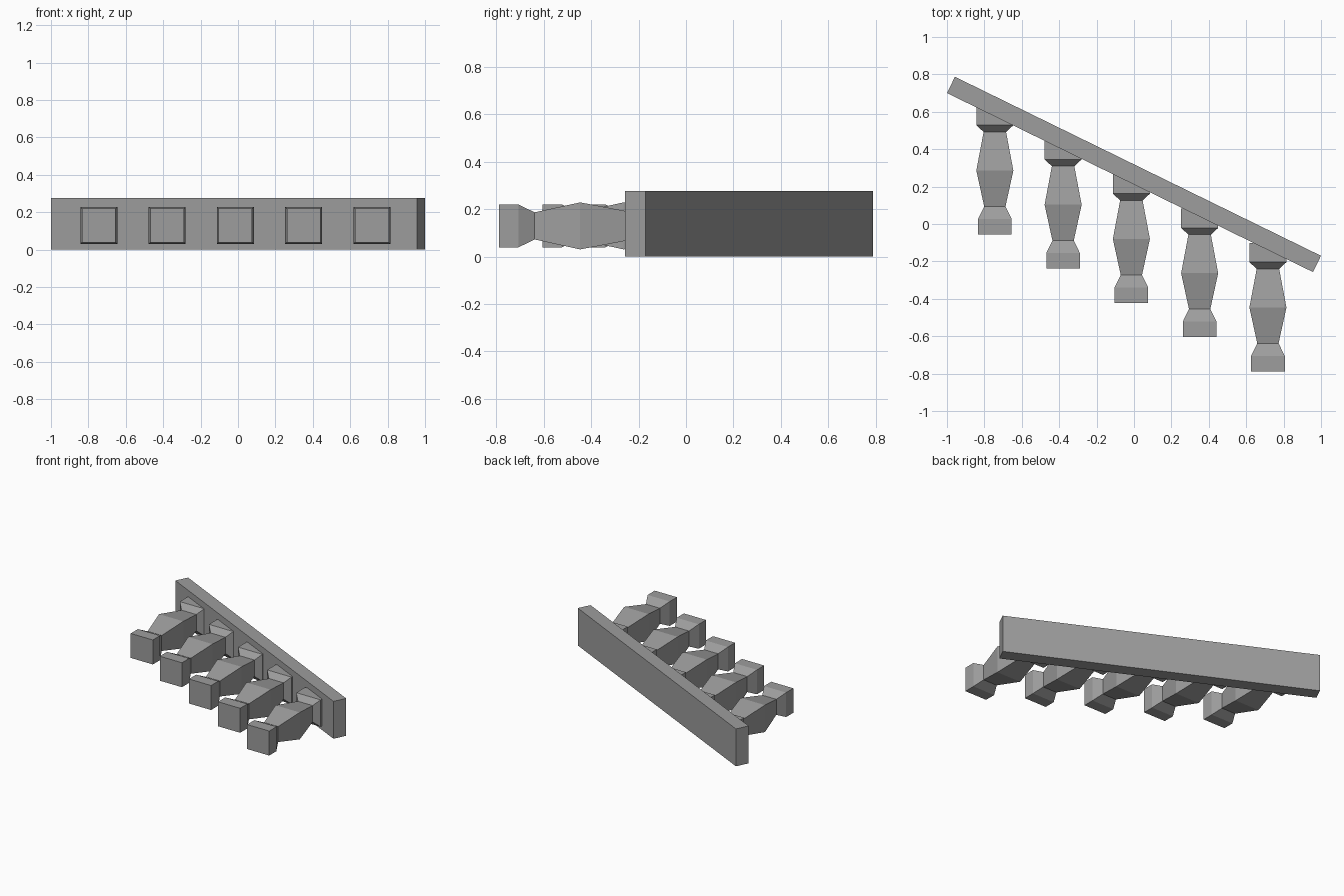
import bpy, bmesh, math
from mathutils import Vector

if "Cube" in bpy.data.objects:
    bpy.data.objects.remove(bpy.data.objects["Cube"])

# Dark grey finish
grey = bpy.data.materials.new("dark_grey")
grey.diffuse_color = (0.34, 0.34, 0.34, 1)
grey.use_nodes = True
grey.node_tree.nodes["Principled BSDF"].inputs["Base Color"].default_value = grey.diffuse_color


def make_object(name, bm):
    bmesh.ops.recalc_face_normals(bm, faces=bm.faces)
    mesh = bpy.data.meshes.new(name)
    bm.to_mesh(mesh)
    bm.free()
    mesh.materials.append(grey)
    obj = bpy.data.objects.new(name, mesh)
    bpy.context.collection.objects.link(obj)
    return obj


# Slanted rail
a, b = Vector((-1, 0.7, 0)), Vector((0.957, -0.257, 0))
along = b - a
across = Vector((-along.y, along.x, 0)).normalized() * 0.097
bm = bmesh.new()
base = bm.faces.new([bm.verts.new(p) for p in (a, b, b + across, a + across)])
ext = bmesh.ops.extrude_face_region(bm, geom=[base], use_keep_orig=True)
top = [v for v in ext["geom"] if isinstance(v, bmesh.types.BMVert)]
bmesh.ops.translate(bm, verts=top, vec=(0, 0, 0.275))
make_object("rail", bm)

# Square baluster profile: (distance from free end, half width)
PROFILE = [(0, 0.09), (0.083, 0.09), (0.15, 0.057), (0.342, 0.099),
           (0.548, 0.06), (0.584, 0.099), (0.687, 0.099)]


def baluster(name, x, y, z):
    bm = bmesh.new()
    rings = [[bm.verts.new((x + sx * h, y + d, z + sz * h))
              for sx, sz in ((-1, -1), (1, -1), (1, 1), (-1, 1))]
             for d, h in PROFILE]
    for r0, r1 in zip(rings, rings[1:]):
        for i in range(4):
            j = (i + 1) % 4
            bm.faces.new((r0[i], r0[j], r1[j], r1[i]))
    bm.faces.new(rings[0])
    bm.faces.new(rings[-1])
    make_object(name, bm)


# Row of five balusters following the rail
for i in range(5):
    baluster(f"baluster_{i + 1}", -0.744 + 0.365 * i, -0.056 - 0.183 * i, 0.129)
